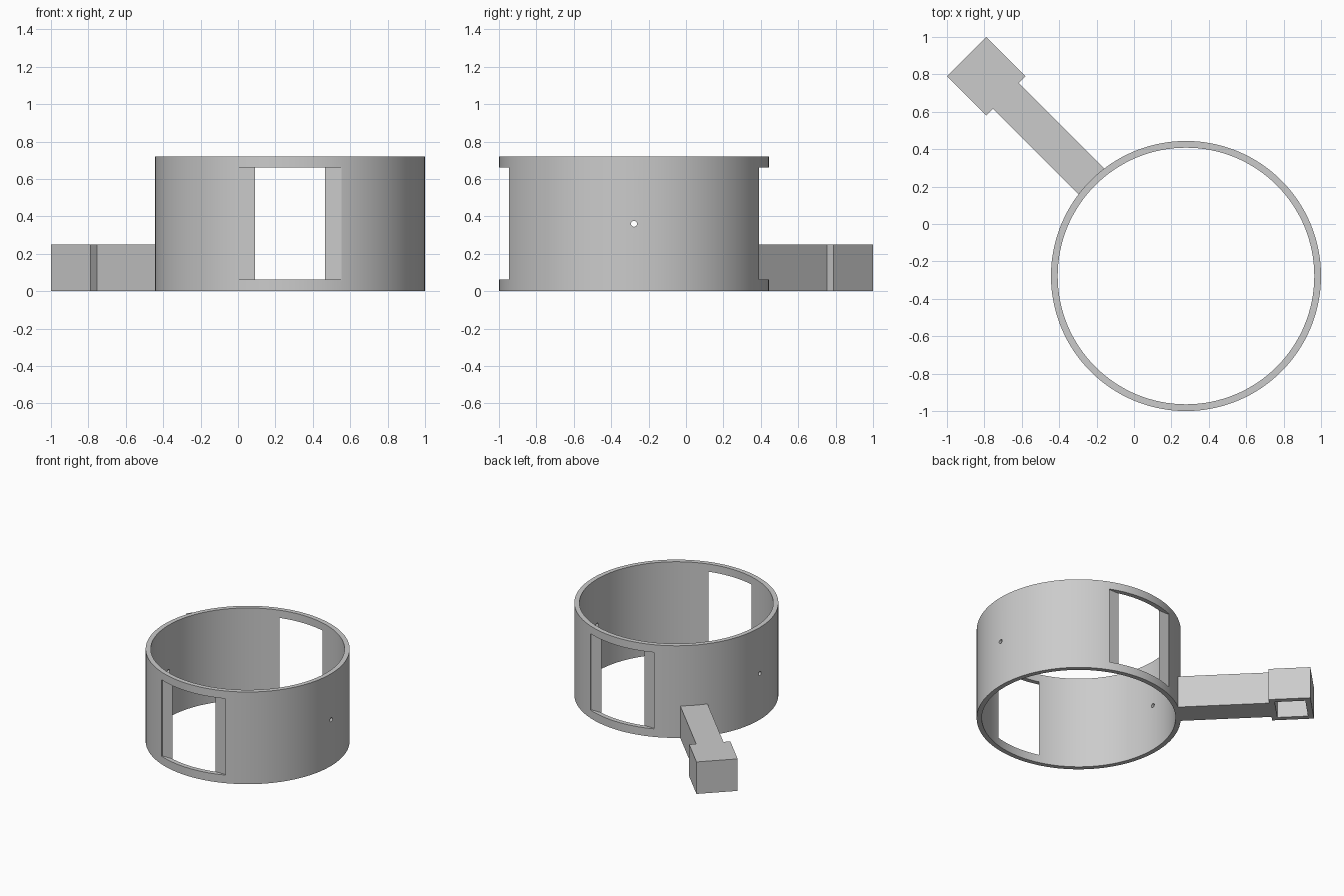
import bpy, bmesh, math
from mathutils import Matrix, Vector

if "Cube" in bpy.data.objects:
    bpy.data.objects.remove(bpy.data.objects["Cube"])

CX, CY = 0.278, -0.278          # ring centre
R_OUT, R_IN, H = 0.722, 0.686, 0.72
ARM_H = 0.25

grey = bpy.data.materials.new("grey plastic")
grey.diffuse_color = (0.6, 0.6, 0.6, 1)
grey.use_nodes = True
grey.node_tree.nodes["Principled BSDF"].inputs["Base Color"].default_value = grey.diffuse_color


def finish(name, bm):
    bmesh.ops.recalc_face_normals(bm, faces=bm.faces)
    me = bpy.data.meshes.new(name)
    bm.to_mesh(me)
    bm.free()
    me.materials.append(grey)
    ob = bpy.data.objects.new(name, me)
    bpy.context.collection.objects.link(ob)
    return ob


def box(name, lo, hi, matrix=Matrix()):
    lo, hi = Vector(lo), Vector(hi)
    bm = bmesh.new()
    m = matrix @ Matrix.Translation((lo + hi) / 2) @ Matrix.Diagonal((*(hi - lo), 1))
    bmesh.ops.create_cube(bm, size=1, matrix=m)
    return finish(name, bm)


def cut(target, cutter):
    mod = target.modifiers.new("cut", 'BOOLEAN')
    mod.operation, mod.solver, mod.object = 'DIFFERENCE', 'EXACT', cutter
    bpy.context.view_layer.objects.active = target
    bpy.ops.object.modifier_apply(modifier=mod.name)
    bpy.data.objects.remove(cutter)


# Ring wall: rectangular section swept round the centre
bm = bmesh.new()
N = 128
loops = []
for i in range(N):
    a = 2 * math.pi * i / N
    loops.append([bm.verts.new((CX + r * math.cos(a), CY + r * math.sin(a), z))
                  for r, z in ((R_OUT, 0), (R_OUT, H), (R_IN, H), (R_IN, 0))])
for i in range(N):
    p, q = loops[i], loops[(i + 1) % N]
    for k in range(4):
        bm.faces.new((p[k], q[k], q[(k + 1) % 4], p[(k + 1) % 4]))
ring = finish("ring_wall", bm)

# Flat-bottomed window recesses, front and back, that break through the wall
for s in (-1, 1):
    y1, y2 = sorted((CY + s * 0.66, CY + s * 0.9))
    cut(ring, box("window_cutter", (CX - 0.275, y1, 0.063), (CX + 0.275, y2, 0.66)))

# Small pin holes on both sides
bm = bmesh.new()
bmesh.ops.create_cone(bm, cap_ends=True, segments=24, radius1=0.016, radius2=0.016, depth=2,
                      matrix=Matrix.Translation((CX, CY, H / 2)) @ Matrix.Rotation(math.pi / 2, 4, 'Y'))
cut(ring, finish("pin_hole_cutter", bm))

# Arm with square end block, drawn along +x and turned to the back left
turn = Matrix.Rotation(math.radians(135), 4, 'Z')
half = [(0.31, 0.098), (0.969, 0.098), (0.969, 0.148), (1.266, 0.148)]
outline = half + [(x, -y) for x, y in reversed(half)]
bm = bmesh.new()
base = bm.faces.new([bm.verts.new(turn @ Vector((x, y, 0))) for x, y in outline])
top = bmesh.ops.extrude_face_region(bm, geom=[base])["geom"]
bmesh.ops.translate(bm, vec=(0, 0, ARM_H), verts=[v for v in top if isinstance(v, bmesh.types.BMVert)])
arm = finish("arm", bm)

# Square pocket in the underside of the end block
cut(arm, box("pocket_cutter", (1.009, -0.109, -0.1), (1.227, 0.109, 0.21), turn))

# Smooth curved wall, sharp edges kept
bpy.ops.object.select_all(action='DESELECT')
ring.select_set(True)
bpy.context.view_layer.objects.active = ring
bpy.ops.object.shade_smooth_by_angle(angle=math.radians(25))
